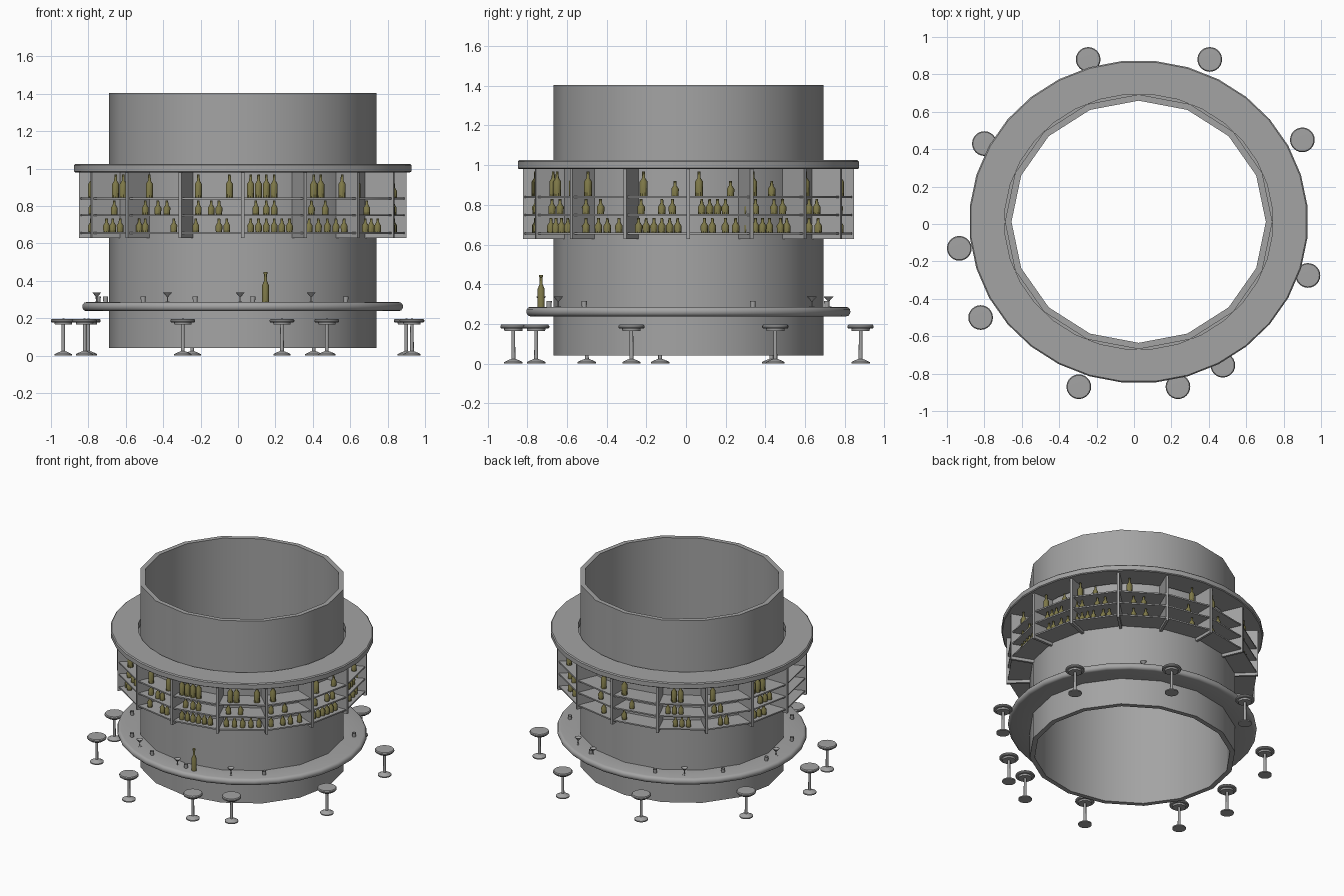
import bpy, bmesh, math, random
from mathutils import Matrix, Vector

if "Cube" in bpy.data.objects:
    bpy.data.objects.remove(bpy.data.objects["Cube"], do_unlink=True)

random.seed(4)
CX, CY, SQUASH = 0.025, 0.012, 0.952   # centre and y squash of the round bar
BAYS = 16
SHELVES = (0.845, 0.755, 0.66)


def material(name, rgb):
    m = bpy.data.materials.new(name)
    m.use_nodes = True
    m.diffuse_color = (*rgb, 1)
    m.node_tree.nodes["Principled BSDF"].inputs["Base Color"].default_value = (*rgb, 1)
    return m


GREY = material("plain grey", (0.37, 0.37, 0.37))
OLIVE = material("olive glass", (0.21, 0.19, 0.065))


def finish(bm, name, mat, angle=35):
    bmesh.ops.remove_doubles(bm, verts=bm.verts, dist=1e-6)
    bmesh.ops.recalc_face_normals(bm, faces=bm.faces)
    me = bpy.data.meshes.new(name)
    bm.to_mesh(me)
    bm.free()
    me.materials.append(mat)
    me.shade_smooth()
    me.set_sharp_from_angle(angle=math.radians(angle))
    return me


def lathe(name, profile, segs, mat, closed=False, turn=0.0):
    """Spin a (radius, height) profile about z."""
    bm = bmesh.new()
    rings = []
    for i in range(segs):
        a = (i + turn) * math.tau / segs
        rings.append([bm.verts.new((r * math.sin(a), -r * math.cos(a), z)) for r, z in profile])
    n = len(profile)
    for i in range(segs):
        p, q = rings[i], rings[(i + 1) % segs]
        for j in range(n if closed else n - 1):
            k = (j + 1) % n
            bm.faces.new((p[j], q[j], q[k], p[k]))
    bmesh.ops.dissolve_degenerate(bm, dist=1e-6, edges=bm.edges)
    return finish(bm, name, mat)


def put(name, mesh, loc=(0, 0, 0), scale=(1, 1, 1)):
    ob = bpy.data.objects.new(name, mesh)
    ob.location, ob.scale = loc, scale
    bpy.context.scene.collection.objects.link(ob)
    return ob


def around(deg, r, z):
    """Point on the oval; zero degrees is the front, ninety the model's left."""
    a = math.radians(deg)
    return Vector((CX + r * math.sin(a), CY - r * SQUASH * math.cos(a), z))


def oval(name, profile, segs, turn=0.0):
    put(name, lathe(name, profile, segs, GREY, True, turn), (CX, CY, 0), (1, SQUASH, 1))


# Central drum, open at both ends
oval("drum_wall", [(0.715, 0.04), (0.715, 1.405), (0.68, 1.405), (0.68, 0.04)], BAYS)

# Canopy ring above the shelves
oval("canopy", [(0.718, 0.98), (0.9, 0.98), (0.907, 0.985), (0.907, 1.018),
                (0.9, 1.025), (0.718, 1.025)], 32, 0.5)

# Counter with a rounded edge
edge = [(0.84 + 0.022 * math.cos(t), 0.262 + 0.024 * math.sin(t))
        for t in [math.pi * (i / 6 - 0.5) for i in range(7)]]
oval("counter", [(0.7, 0.238)] + edge + [(0.7, 0.286)], 32, 0.5)

# Shelves
for z in SHELVES:
    oval("shelf", [(0.7, z - 0.01), (0.868, z - 0.01), (0.868, z), (0.7, z)], BAYS)

# Upright dividers between bays
for i in range(BAYS):
    deg = i * 360 / BAYS
    a, b = around(deg, 0.7, 0.806), around(deg, 0.876, 0.806)
    d = b - a
    bm = bmesh.new()
    bmesh.ops.create_cube(bm, size=1, matrix=Matrix.Translation((a + b) / 2)
                          @ Matrix.Rotation(math.atan2(d.y, d.x), 4, "Z")
                          @ Matrix.Diagonal((d.length, 0.018, 0.356, 1)))
    put("shelf_divider", finish(bm, "shelf_divider", GREY))

# Bottles: unit height, wide and slim
tall = lathe("tall_bottle", [(0, 0), (0.02, 0), (0.02, 0.072), (0.008, 0.09), (0.007, 0.124),
                             (0, 0.124)], 10, OLIVE)
small = lathe("small_bottle", [(0, 0), (0.018, 0), (0.019, 0.035), (0.008, 0.052),
                               (0.007, 0.074), (0, 0.074)], 10, OLIVE)
slim = lathe("counter_bottle", [(0, 0), (0.018, 0), (0.018, 0.09), (0.008, 0.115), (0.007, 0.15),
                                (0.01, 0.152), (0.01, 0.162), (0, 0.162)], 12, OLIVE)

top_row = [-85, -57, -52, -38, -17, -5, 3, 6, 9, 12, 28, 31, 41, 49, 73, 94, 115, 140, 172]
top_small = [85, 106, 123]
middle_row = [-85, -58, -40, -34, -30, -17, -12, -9, 5, 9, 12, 27, 33, 48, 55, 72, 80, 84,
              95, 98, 101, 104, 113, 116, 124, 128, 142, 147, 170]
bottom_row = [-87, -64, -59, -54, -43, -40, -27, -18, -9, -6, 3, 6, 9, 12, 15, 18, 26, 30, 34,
              38, 42, 48, 54, 58, 63, 71, 74, 77, 80, 83, 86, 96, 99, 104, 108, 113, 116,
              119, 122, 127, 130, 142, 148, 172]


def hidden_row(count):
    """Small clusters along the quarter of the shelf behind the right side."""
    row = []
    for bay in range(8, 12):
        start = bay * 22.5 + random.uniform(3, 9)
        row += [start + 3.2 * k for k in range(random.randint(1, count))]
    return row


rows = [(top_row + hidden_row(3), SHELVES[0], tall), (top_small, SHELVES[0], small),
        (middle_row + hidden_row(4), SHELVES[1], small),
        (bottom_row + hidden_row(5), SHELVES[2], small)]
for row, z, mesh in rows:
    for deg in row:
        put("bottle", mesh, around(deg, 0.81, z))
put("counter_bottle", slim, (0.147, -0.73, 0.285))

# Glasses on the counter
cocktail = lathe("cocktail_glass", [(0, 0), (0.014, 0), (0.014, 0.002), (0.003, 0.004),
                                    (0.003, 0.028), (0.024, 0.052), (0.021, 0.052), (0, 0.03)],
                 12, GREY)
tumbler = lathe("tumbler", [(0, 0), (0.012, 0), (0.014, 0.03), (0.012, 0.03), (0.011, 0.004),
                            (0, 0.004)], 12, GREY)
for deg in (-90, -31, -1, 28, 147, 162, 215):
    put("cocktail_glass", cocktail, around(deg, 0.78, 0.285))
for deg in (-70, -43, -19, 4, 45, 116, 160, 200, 235, 262):
    put("tumbler", tumbler, around(deg, 0.78, 0.285))

# Bar stools: base, pole and padded seat
stool = lathe("bar_stool", [(0, 0), (0.046, 0), (0.046, 0.008), (0.03, 0.016), (0.01, 0.024),
                            (0.009, 0.165), (0.045, 0.165), (0.047, 0.177), (0.062, 0.177),
                            (0.066, 0.182), (0.066, 0.19), (0.061, 0.196), (0, 0.197)],
              24, GREY)
spots = [(-0.245, 0.88), (0.405, 0.88), (-0.8, 0.43), (0.9, 0.45), (-0.934, -0.13),
         (0.93, -0.275), (-0.82, -0.5), (-0.295, -0.87), (0.235, -0.87), (0.475, -0.755)]
for x, y in spots:
    put("bar_stool", stool, (x, y, 0))
